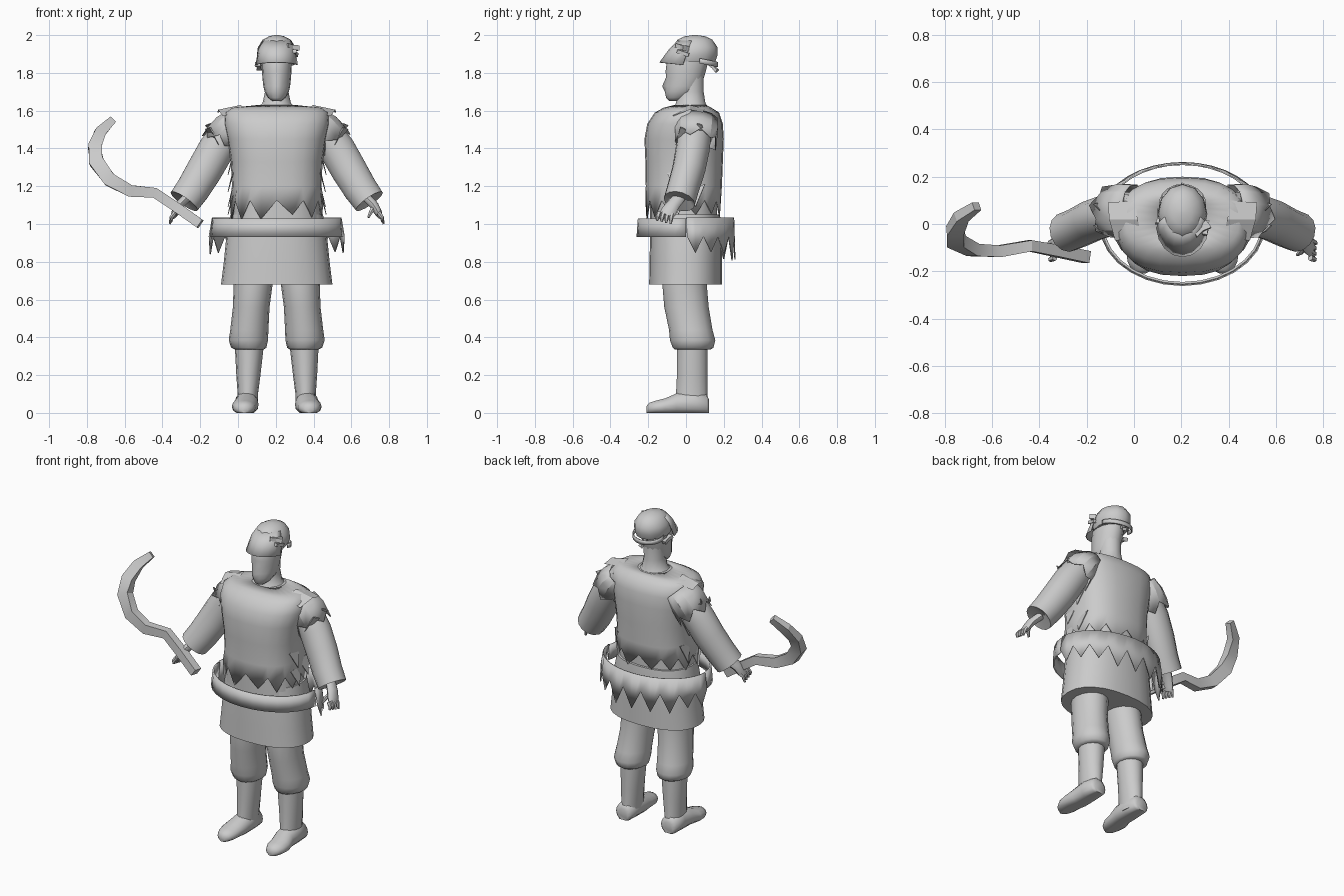
import bpy, math, random
from mathutils import Vector

random.seed(4)
CX = 0.205  # body centre line
grey = bpy.data.materials.new("grey")
grey.diffuse_color = (0.6, 0.6, 0.6, 1)


def make(name, verts, faces, angle=40, thick=0):
    me = bpy.data.meshes.new(name)
    me.from_pydata([tuple(v) for v in verts], [], faces)
    ob = bpy.data.objects.new(name, me)
    bpy.context.collection.objects.link(ob)
    me.materials.append(grey)
    bpy.ops.object.select_all(action='DESELECT')
    ob.select_set(True)
    bpy.context.view_layer.objects.active = ob
    bpy.ops.object.mode_set(mode='EDIT')
    bpy.ops.mesh.select_all(action='SELECT')
    bpy.ops.mesh.normals_make_consistent(inside=False)
    bpy.ops.object.mode_set(mode='OBJECT')
    if angle:
        bpy.ops.object.shade_smooth_by_angle(angle=math.radians(angle))
    if thick:
        m = ob.modifiers.new("thickness", 'SOLIDIFY')
        m.thickness = thick
    return ob


def skin(name, rows, closed=True, caps=True, **kw):
    """Join equal rows of points into a surface."""
    n, verts, faces = len(rows[0]), [v for r in rows for v in r], []
    for j in range(len(rows) - 1):
        for i in range(n if closed else n - 1):
            k = (i + 1) % n
            faces.append((j*n + i, j*n + k, (j+1)*n + k, (j+1)*n + i))
    if caps and closed:
        faces += [tuple(reversed(range(n))), tuple(range(len(verts) - n, len(verts)))]
    return make(name, verts, faces, **kw)


def ring(x, y0, y1, z, rx, n=20, p=2.0, a0=0.0, a1=360.0):
    """Horizontal superellipse between y0 and y1; a partial arc has n+1 points."""
    full, out = a1 - a0 >= 360, []
    for i in range(n if full else n + 1):
        a = math.radians(a0 + (a1 - a0) * i / n)
        c, s = math.cos(a), math.sin(a)
        out.append(Vector((x + rx * math.copysign(abs(c) ** (2/p), c),
                           (y0 + y1)/2 + (y1 - y0)/2 * math.copysign(abs(s) ** (2/p), s), z)))
    return out


def tube_rows(path, radii, n, side=Vector((0, 1, 0))):
    """Rings square to a path; each radius is (across, along side)."""
    path, rows = [Vector(p) for p in path], []
    for j, p in enumerate(path):
        t = (path[min(j+1, len(path)-1)] - path[max(j-1, 0)]).normalized()
        v = (side - t * side.dot(t)).normalized()
        u = v.cross(t)
        ra, rb = radii[j]
        rows.append([p + u*ra*math.cos(2*math.pi*(i+.5)/n) + v*rb*math.sin(2*math.pi*(i+.5)/n)
                     for i in range(n)])
    return rows


def fray(row, depth):
    """Push alternating points of a hem down into ragged teeth."""
    for v in row[1::2]:
        v.z -= depth * random.uniform(0.65, 1.1)


# legs and boots
for s, tag in ((-1, "right"), (1, "left")):
    skin(tag + "_trouser", [ring(CX + s*o, y0, y1, z, r, 16) for o, y0, y1, z, r in (
        (.145, -.06, .13, .335, .075), (.148, -.07, .145, .345, .093), (.15, -.085, .155, .385, .104),
        (.145, -.09, .14, .44, .101), (.135, -.115, .12, .56, .097), (.125, -.125, .11, .68, .103),
        (.12, -.12, .11, .80, .11))], angle=50)
    skin(tag + "_boot_leg", [ring(CX + s*o, y0, y1, z, r, 14) for o, y0, y1, z, r in (
        (.155, -.06, .12, .02, .055), (.153, -.055, .115, .10, .054),
        (.15, -.05, .115, .20, .064), (.145, -.05, .115, .36, .077))])
    skin(tag + "_boot_foot", [[Vector((CX + s*(.16 + (.012 if y < -.1 else 0)) + w*math.cos(a),
                                       y, max(0.0, h*(.42 + .58*math.sin(a)))))
                               for a in [2*math.pi*i/14 for i in range(14)]]
                              for y, w, h in ((.122, .035, .07), (.11, .055, .10), (.03, .062, .12),
                                              (-.05, .064, .105), (-.11, .066, .078), (-.16, .06, .066),
                                              (-.195, .042, .054), (-.21, .015, .035))], angle=60)

# skirt and inner torso
skin("skirt", [ring(CX, y0, y1, z, r, 24, 2.3) for y0, y1, z, r in (
    (-.195, .19, .68, .295), (-.193, .19, .80, .28), (-.19, .19, .95, .265), (-.185, .18, 1.05, .245))])
skin("shirt", [ring(CX, y0, y1, z, r, 24, 2.4) for y0, y1, z, r in (
    (-.19, .165, 1.0, .24), (-.19, .165, 1.2, .22), (-.19, .175, 1.4, .24),
    (-.16, .17, 1.54, .26), (-.09, .13, 1.60, .21), (-.05, .11, 1.63, .09))])

# tunic with toothed hem
rows = [ring(CX, y0, y1, z, r, 24, 2.5) for y0, y1, z, r in (
    (-.215, .185, 1.125, .248), (-.213, .19, 1.2, .237), (-.215, .195, 1.33, .243),
    (-.22, .20, 1.45, .262), (-.205, .195, 1.53, .28), (-.165, .175, 1.59, .275),
    (-.12, .135, 1.615, .24), (-.06, .105, 1.63, .10))]
fray(rows[0], .10)
skin("tunic", rows, caps=False, thick=.006, angle=50)

# side rags under the arms
for s in (-1, 1):
    for z, y in ((1.36, .04), (1.27, -.05), (1.19, .05), (1.15, -.04)):
        x = CX + s*.232
        make("side_rag", [(x, y - .05, z), (x, y + .05, z + .02), (x + s*.028, y, z - .10)],
             [(0, 1, 2)], angle=0, thick=.004)

# belt front band and ragged back flap
band = [ring(CX, -.262, .262, .932, .352, 14, 2, 180, 359.9),
        ring(CX, -.255, .255, 1.03, .343, 14, 2, 180, 359.9)]
skin("belt_front", band, closed=False, angle=30, thick=.01)
rows = [ring(CX, -.25, .262, .935, .36, 18, 2, 0, 180), ring(CX, -.25, .255, 1.035, .343, 18, 2, 0, 180)]
fray(rows[0], .12)
skin("belt_back_rags", rows, closed=False, angle=30, thick=.006)

# arms, ragged shoulder caps and hands
for s, tag in ((-1, "right"), (1, "left")):
    def P(o, y, z):
        return Vector((CX + s*o, y, z))
    arm = [P(.20, .05, 1.55), P(.26, .045, 1.48), P(.32, .035, 1.395), P(.38, .015, 1.29),
           P(.44, -.015, 1.19), P(.49, -.035, 1.12), P(.475, -.03, 1.14)]
    skin(tag + "_sleeve", tube_rows(arm, [(.07, .085), (.092, .09), (.098, .09), (.097, .088),
                                          (.092, .085), (.087, .085), (.035, .04)], 14), angle=45)
    cap = tube_rows([P(.20, .06, 1.555), P(.245, .055, 1.505), P(.285, .05, 1.45)],
                    [(.075, .11), (.098, .118), (.106, .112)], 12)
    out = Vector((s*.55, 0, -.83))
    for i in range(0, 12, 2):  # torn edges
        cap[2][i] += out * random.uniform(.03, .06)
    skin(tag + "_shoulder_rags", cap, caps=False, angle=25, thick=.005)
    for y, z in ((-.03, 1.43), (.06, 1.45)):
        make(tag + "_shoulder_spike", [P(.30, y - .025, z - .01), P(.31, y + .04, z + .03),
                                       P(.375, y + .025, z + .075), P(.35, y, z + .085)],
             [(0, 1, 2, 3)], angle=0, thick=.006)
    # raised flap on the shoulder
    make(tag + "_shoulder_flap", [P(.17, -.06, 1.605), P(.20, .10, 1.61), P(.315, .09, 1.59),
                                  P(.285, -.07, 1.57), P(.19, .02, 1.63), P(.31, .02, 1.605)],
         [(0, 3, 5, 4), (5, 2, 1, 4)], angle=0)
    palm = [P(.475, -.035, 1.14), P(.515, -.07, 1.10), P(.535, -.092, 1.065), P(.545, -.105, 1.045)]
    skin(tag + "_palm", tube_rows(palm, [(.025, .034), (.024, .037), (.021, .042), (.015, .038)], 10))
    for k in range(4):
        y = -.07 - .024*k
        f = [P(.54, y, 1.06), P(.558, y - .008, 1.035), P(.566 - .004*k, y - .012, 1.0 + .006*k)]
        skin(tag + "_finger", tube_rows(f, [(.013, .014), (.011, .012), (.006, .006)], 6))
    skin(tag + "_thumb", tube_rows([P(.515, -.085, 1.09), P(.50, -.12, 1.065), P(.485, -.13, 1.035)],
                                   [(.016, .016), (.012, .012), (.007, .007)], 6))

# neck and head, with the nose pulled out of the face
skin("neck", [ring(CX, y0, y1, z, r, 14) for y0, y1, z, r in (
    (-.08, .125, 1.60, .12), (-.055, .105, 1.64, .075), (-.045, .095, 1.70, .062), (-.04, .095, 1.78, .065))])
rows = [ring(CX, y0, y1, z, r, 16) for y0, y1, z, r in (
    (-.09, -.03, 1.652, .025), (-.105, .02, 1.668, .045), (-.112, .06, 1.70, .064),
    (-.108, .08, 1.73, .071), (-.106, .095, 1.775, .076), (-.108, .105, 1.81, .078),
    (-.10, .12, 1.87, .08), (-.06, .11, 1.93, .07))]
rows[3][12].y -= .018
skin("head", rows, angle=80)

# cap with peak, band and knots
skin("cap", [ring(CX, y0, y1, z, r, 12) for y0, y1, z, r in (
    (-.085, .155, 1.86, .092), (-.085, .168, 1.895, .105), (-.07, .167, 1.935, .10),
    (-.045, .14, 1.975, .075), (-.01, .105, 1.993, .042), (.04, .06, 2.0, .012))], angle=35)
peak = [ring(CX, -.14, .13, 1.857, .112, 8, 2, 185, 355), ring(CX, -.09, .13, 1.925, .1, 8, 2, 185, 355),
        ring(CX, -.045, .12, 1.972, .075, 8, 2, 185, 355)]
for v in peak[0]:
    v.z -= .12 * (v.y + .14)
skin("cap_peak", peak, closed=False, thick=.006)
rows = [ring(CX, .0, .17, z, .1, 10, 2, -10, 190) for z in (1.845, 1.872)]
for r in rows:
    for v in r:
        v.z += .2 * (.1 - v.y)
skin("cap_band", rows, closed=False, thick=.006)


def knot(x, y, z, d, w):
    p, d = Vector((x, y, z)), Vector(d)
    skin("cap_knot", tube_rows([p - d, p, p + d], [(w, w*.7), (w*.6, w*.6), (w, w*.7)], 4,
                               Vector((.1, .2, 1))), angle=0)


knot(.285, -.02, 1.935, (.03, .02, -.005), .028)
knot(.30, -.015, 1.905, (.005, .03, -.01), .02)
knot(.11, .03, 1.835, (.005, .03, -.012), .022)
knot(.20, .145, 1.83, (.01, .02, -.02), .018)

# curved blade held in the right hand
path = [(-.20, -.14, 1.0), (-.32, -.115, 1.085), (-.44, -.092, 1.165), (-.57, -.115, 1.175),
        (-.68, -.11, 1.235), (-.75, -.075, 1.33), (-.757, -.03, 1.41), (-.73, .03, 1.485), (-.665, .075, 1.55)]
skin("curved_blade", tube_rows(path, [(.036, .036), (.037, .035), (.038, .033), (.044, .035), (.051, .037),
                                      (.055, .037), (.05, .035), (.042, .031), (.028, .025)], 4), angle=25)
